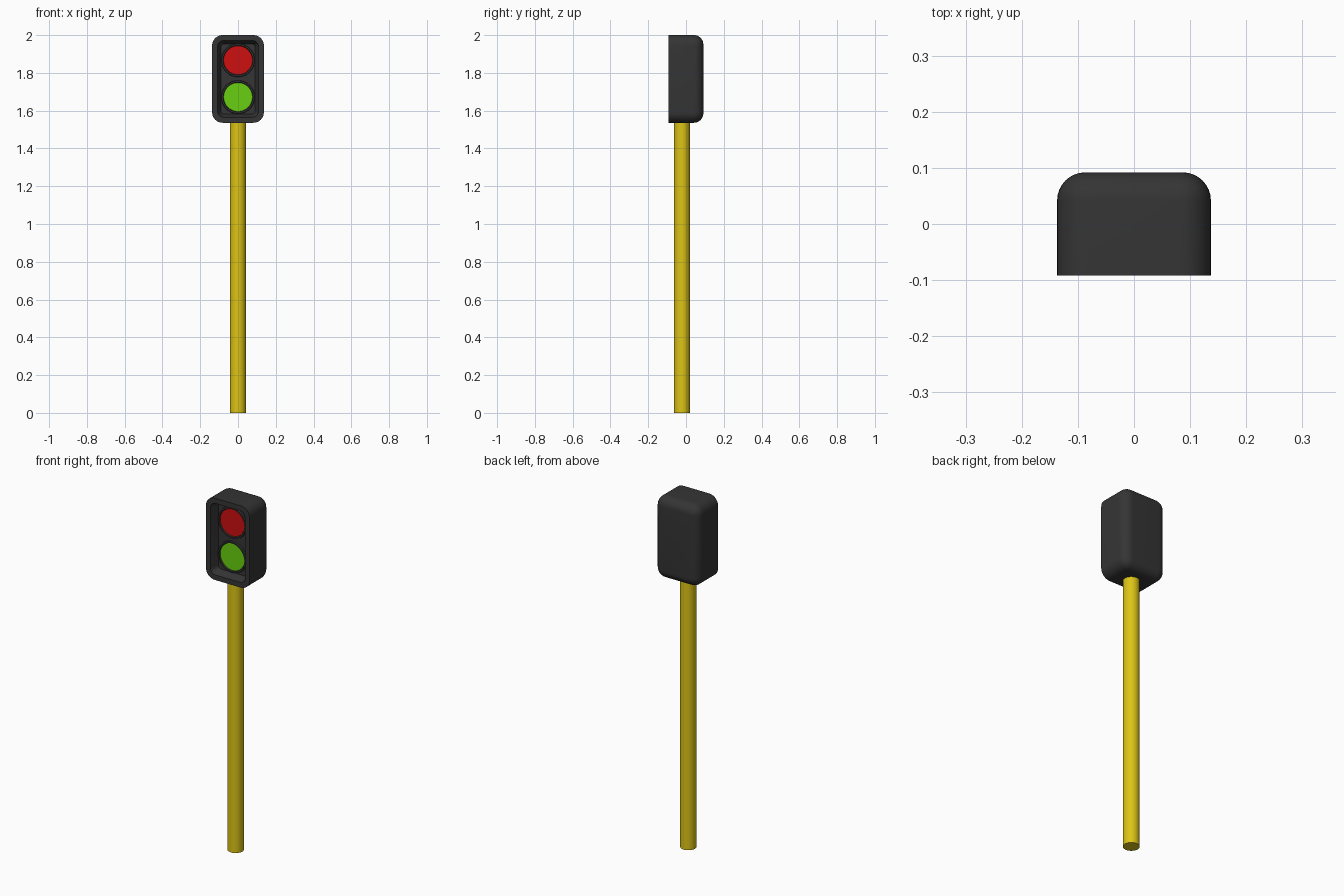
import bpy, bmesh
from math import sin, cos, pi, radians

if "Cube" in bpy.data.objects:
    bpy.data.objects.remove(bpy.data.objects["Cube"])


def material(name, rgb):
    m = bpy.data.materials.new(name)
    m.diffuse_color = (*rgb, 1)
    m.use_nodes = True
    m.node_tree.nodes["Principled BSDF"].inputs["Base Color"].default_value = m.diffuse_color
    return m


BLACK = material("black", (0.035, 0.035, 0.035))
YELLOW = material("yellow", (0.72, 0.55, 0.008))
RED = material("red", (0.62, 0.005, 0.005))
GREEN = material("green", (0.14, 0.62, 0.005))


def loft(name, loops, mat, cap_start=True, cap_end=True, closed=False, angle=35):
    """Skin a list of equal-length point loops."""
    bm = bmesh.new()
    rings = [[bm.verts.new(p) for p in loop] for loop in loops]
    pairs = list(zip(rings, rings[1:])) + ([(rings[-1], rings[0])] if closed else [])
    for a, b in pairs:
        for i in range(len(a)):
            j = (i + 1) % len(a)
            bm.faces.new((a[i], a[j], b[j], b[i]))
    if cap_start and not closed:
        bm.faces.new(rings[0])
    if cap_end and not closed:
        bm.faces.new(rings[-1])
    bmesh.ops.recalc_face_normals(bm, faces=bm.faces)
    me = bpy.data.meshes.new(name)
    bm.to_mesh(me)
    bm.free()
    me.materials.append(mat)
    ob = bpy.data.objects.new(name, me)
    bpy.context.collection.objects.link(ob)
    bpy.ops.object.select_all(action='DESELECT')
    ob.select_set(True)
    bpy.context.view_layer.objects.active = ob
    bpy.ops.object.shade_smooth_by_angle(angle=radians(angle))
    return ob


def rounded_rect(y, inset, r, n=8):
    """Rounded rectangle of the housing outline, inset, in the xz plane."""
    hx, hz, cz = 0.137 - inset, 0.232 - inset, 1.768
    pts = []
    for k, (sx, sz) in enumerate([(1, 1), (-1, 1), (-1, -1), (1, -1)]):
        for i in range(n + 1):
            a = (k + i / n) * pi / 2
            pts.append((sx * (hx - r) + r * cos(a), y, cz + sz * (hz - r) + r * sin(a)))
    return pts


def circle_y(y, r, z, n=48):
    return [(r * cos(2 * pi * i / n), y, z + r * sin(2 * pi * i / n)) for i in range(n)]


def circle_z(z, r, n=32):
    return [(r * cos(2 * pi * i / n), -0.021 + r * sin(2 * pi * i / n), z) for i in range(n)]


# Housing: rounded back, straight sides, front rim and sloped recess
R = 0.05
loops = []
for i in range(9):
    a = i / 8 * pi / 2
    d = R * (1 - sin(a))
    loops.append(rounded_rect(0.092 - R + R * cos(a), d, 0.055 - d))
loops += [rounded_rect(-0.092, 0, 0.055),
          rounded_rect(-0.092, 0.029, 0.03),
          rounded_rect(-0.046, 0.046, 0.018)]
loft("housing", loops, BLACK)

# Lamps: raised ring and flat lens
for label, z, mat in (("red", 1.867, RED), ("green", 1.672, GREEN)):
    loft(label + "_ring", [circle_y(-0.044, 0.089, z), circle_y(-0.056, 0.087, z),
                           circle_y(-0.056, 0.079, z), circle_y(-0.044, 0.075, z)],
         BLACK, closed=True)
    loft(label + "_lens", [circle_y(-0.044, 0.076, z), circle_y(-0.05, 0.076, z)], mat)

# Pole
loft("pole", [circle_z(0, 0.042), circle_z(1.56, 0.042)], YELLOW)
